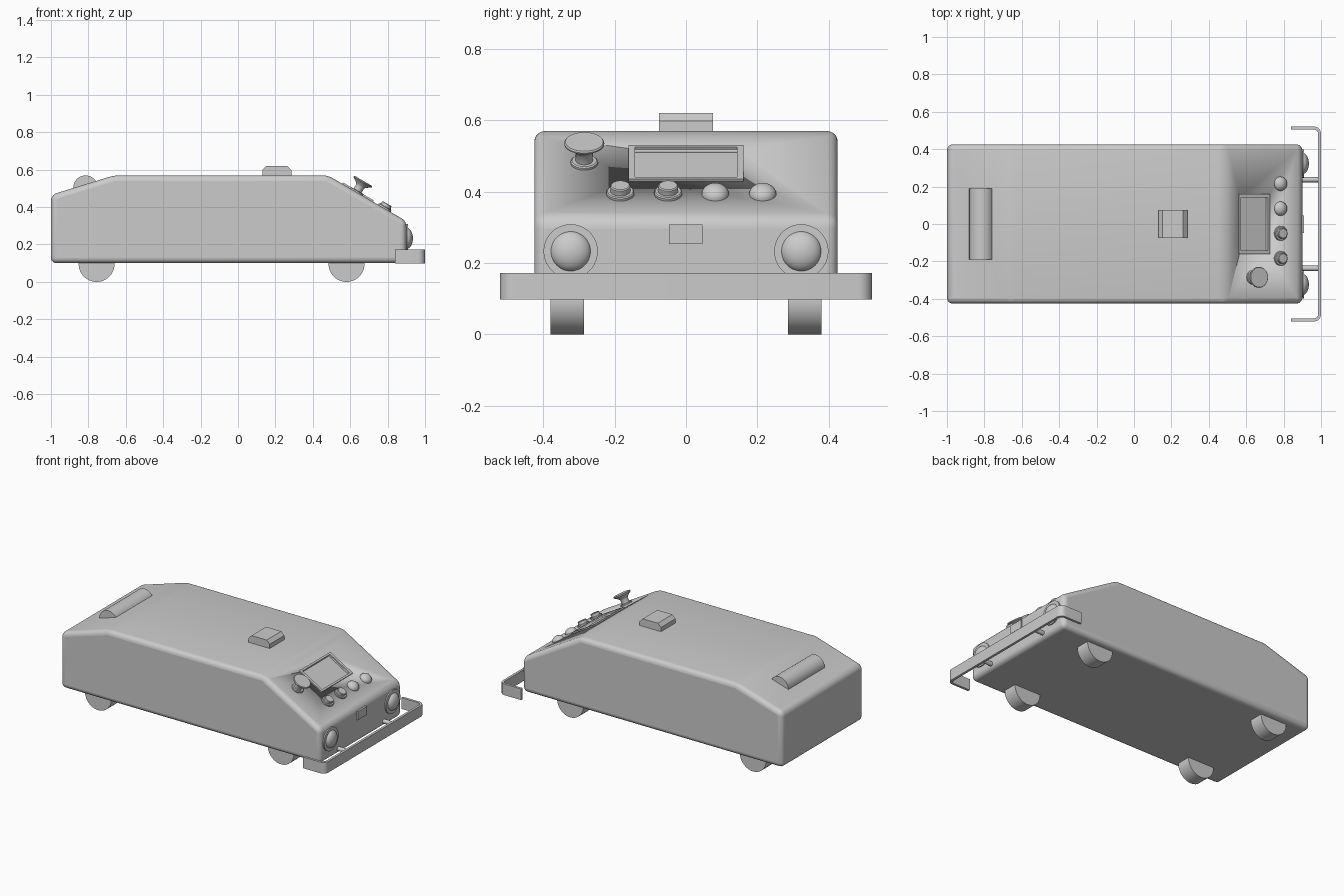
import bpy, bmesh, math
from mathutils import Matrix, Vector

if "Cube" in bpy.data.objects:
    bpy.data.objects.remove(bpy.data.objects["Cube"])

SLOPE = math.atan2(0.245, 0.42)          # tilt of the control panel


def finish(name, bm, matrix=Matrix(), angle=35):
    bmesh.ops.recalc_face_normals(bm, faces=bm.faces[:])
    me = bpy.data.meshes.new(name)
    bm.to_mesh(me)
    bm.free()
    me.transform(matrix)
    ob = bpy.data.objects.new(name, me)
    bpy.context.collection.objects.link(ob)
    bpy.ops.object.select_all(action='DESELECT')
    ob.select_set(True)
    bpy.context.view_layer.objects.active = ob
    bpy.ops.object.shade_smooth_by_angle(angle=math.radians(angle))
    return ob


def prism(name, pts, direction):
    """Extrude a closed outline along a direction."""
    bm = bmesh.new()
    face = bm.faces.new([bm.verts.new(p) for p in pts])
    ext = bmesh.ops.extrude_face_region(bm, geom=[face])
    verts = [g for g in ext['geom'] if isinstance(g, bmesh.types.BMVert)]
    bmesh.ops.translate(bm, verts=verts, vec=direction)
    return finish(name, bm)


def lathe(name, profile, matrix, steps=40):
    """Spin an (r, h) profile around local z."""
    bm = bmesh.new()
    vs = [bm.verts.new((r, 0, h)) for r, h in profile]
    edges = [bm.edges.new(p) for p in zip(vs, vs[1:])]
    bmesh.ops.spin(bm, geom=vs + edges, axis=(0, 0, 1), cent=(0, 0, 0),
                   angle=math.tau, steps=steps)
    bmesh.ops.remove_doubles(bm, verts=bm.verts[:], dist=1e-5)
    return finish(name, bm, matrix)


def box(name, size, matrix):
    bm = bmesh.new()
    bmesh.ops.create_cube(bm, size=1)
    bmesh.ops.scale(bm, vec=size, verts=bm.verts[:])
    return finish(name, bm, matrix)


def panel(x, y):
    """Frame on the sloped panel: local x down the slope, local z outward."""
    z = 0.57 - (x - 0.48) * math.tan(SLOPE)
    return Matrix.Translation((x, y, z)) @ Matrix.Rotation(SLOPE, 4, 'Y')


def move(x, y, z):
    return Matrix.Translation((x, y, z))


def dome(r, h, n=8):
    return [(r * math.cos(a), h * math.sin(a))
            for a in (i * math.pi / 2 / n for i in range(n + 1))]


FACE_X = Matrix.Rotation(math.pi / 2, 4, 'Y')
FACE_Y = Matrix.Rotation(-math.pi / 2, 4, 'X')

# Body shell with rounded edges
outline = [(-1, 0.10), (0.90, 0.10), (0.90, 0.325), (0.48, 0.57), (-0.66, 0.57), (-1, 0.465)]
body = prism("body", [(x, -0.425, z) for x, z in outline], (0, 0.85, 0))
bev = body.modifiers.new("round", 'BEVEL')
bev.width, bev.segments, bev.limit_method, bev.angle_limit = 0.03, 5, 'ANGLE', 0.2

# Recess for the screen
pm = panel(0.64, 0.0)
cutter = box("screen_cutter", (0.166, 0.286, 0.02), pm)
cutter.hide_render = True
cutter.display_type = 'WIRE'
cut = body.modifiers.new("screen_recess", 'BOOLEAN')
cut.object, cut.operation, cut.solver = cutter, 'DIFFERENCE', 'EXACT'

# Screen frame
for s in (-1, 1):
    box("screen_frame_side", (0.19, 0.018, 0.012), pm @ move(0, s * 0.152, 0.002))
    box("screen_frame_edge", (0.012, 0.322, 0.012), pm @ move(s * 0.089, 0, 0.002))

# Push buttons, indicator lamps and emergency stop
for y in (-0.184, -0.05):
    lathe("push_button", [(0, 0), (0.039, 0), (0.039, 0.007), (0.036, 0.01), (0.028, 0.01),
                          (0.028, 0.026), (0.025, 0.029), (0, 0.029)], panel(0.783, y))
for y in (0.082, 0.215):
    lathe("indicator_lamp", [(0, 0)] + dome(0.038, 0.029), panel(0.783, y))
lathe("stop_button", [(0, 0), (0.038, 0), (0.038, 0.006), (0.034, 0.009), (0.024, 0.009),
                      (0.024, 0.034), (0.03, 0.044), (0.056, 0.062), (0.056, 0.066),
                      (0.053, 0.07), (0, 0.07)], panel(0.635, -0.285))

# Headlights, wheels and bumper rods on both sides
for s in (-1, 1):
    lamp = move(0.90, s * 0.323, 0.233) @ FACE_X
    lathe("headlight_ring", [(0, 0), (0.076, 0), (0.076, 0.008), (0, 0.008)], lamp, 48)
    lathe("headlight_lens", dome(0.057, 0.035), lamp, 48)
    for x in (-0.756, 0.58):
        lathe("wheel", [(0, -0.047), (0.096, -0.047), (0.096, 0.047), (0, 0.047)],
              move(x, s * 0.333, 0.096) @ FACE_Y, 48)
    lathe("bumper_rod", [(0, 0), (0.014, 0), (0.014, 0.1), (0, 0.1)],
          move(0.89, s * 0.237, 0.135) @ FACE_X, 24)

# Sensor plate on the nose
box("sensor_plate", (0.02, 0.094, 0.055), move(0.90, -0.001, 0.281))


# Wrap-around bumper
def bumper_line(inset):
    r, half = 0.038, []
    for i in range(9):
        a = math.pi / 2 * (1 - i / 8)
        half.append((1 - r + (r - inset) * math.cos(a), 0.521 - r + (r - inset) * math.sin(a)))
    half.insert(0, (0.84, 0.521 - inset))
    return half + [(x, -y) for x, y in reversed(half)]


loop = bumper_line(0) + bumper_line(0.016)[::-1]
prism("bumper", [(x, y, 0.098) for x, y in loop], (0, 0, 0.074))

# Roof sensor with chamfered top
roof = [(0.13, 0.565), (0.285, 0.565), (0.285, 0.598), (0.263, 0.62), (0.152, 0.62), (0.13, 0.598)]
prism("roof_sensor", [(x, -0.076, z) for x, z in roof], (0, 0.152, 0))

# Rear roller lamp
lathe("rear_roller", [(0, -0.19), (0.066, -0.19), (0.066, 0.19), (0, 0.19)],
      move(-0.815, 0, 0.503) @ FACE_Y, 48)
